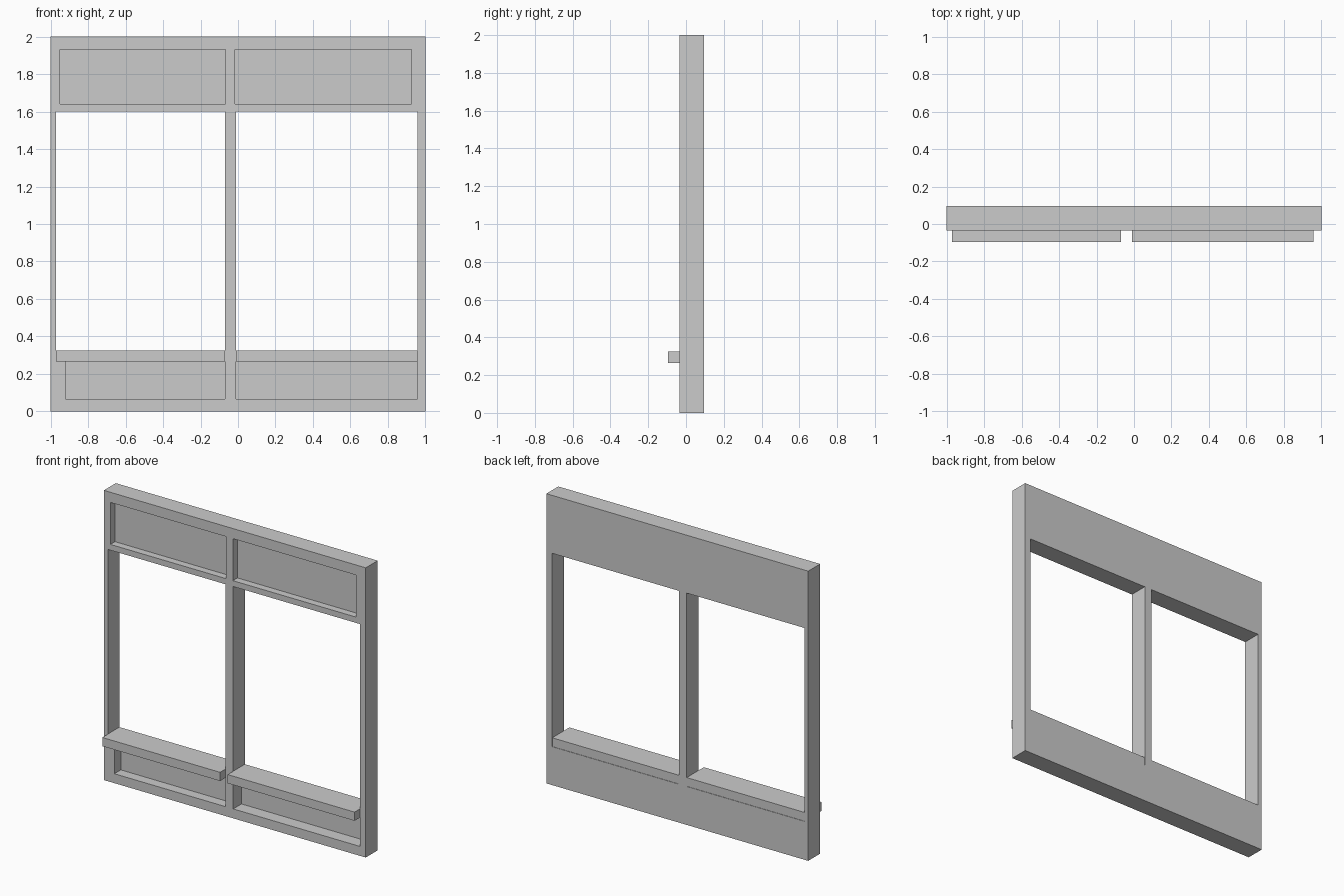
import bpy
import bmesh
from mathutils import Matrix, Vector

if "Cube" in bpy.data.objects:
    bpy.data.objects.remove(bpy.data.objects["Cube"])

FRONT, BACK = -0.035, 0.095


def box(name, x, y, z):
    """Box from (min, max) ranges."""
    lo, hi = Vector((x[0], y[0], z[0])), Vector((x[1], y[1], z[1]))
    bm = bmesh.new()
    bmesh.ops.create_cube(bm, size=1)
    bmesh.ops.transform(bm, verts=bm.verts, matrix=Matrix.Translation((lo + hi) / 2)
                        @ Matrix.Diagonal((*(hi - lo), 1)))
    mesh = bpy.data.meshes.new(name)
    bm.to_mesh(mesh)
    bm.free()
    obj = bpy.data.objects.new(name, mesh)
    bpy.context.collection.objects.link(obj)
    return obj


def cut(target, name, x, y, z):
    """Subtract a box from the target and discard the cutter."""
    cutter = box(name, x, y, z)
    cutter.hide_render = True
    mod = target.modifiers.new(name, 'BOOLEAN')
    mod.operation = 'DIFFERENCE'
    mod.solver = 'EXACT'
    mod.object = cutter
    bpy.context.view_layer.objects.active = target
    bpy.ops.object.modifier_apply(modifier=mod.name)
    bpy.data.objects.remove(cutter)


# Wall panel
wall = box("wall_frame", (-1, 1), (FRONT, BACK), (0, 2))

# Per bay: window opening, upper recess, lower recess (x ranges), lower recess depth
bays = {
    "left": ((-0.97, -0.07), (-0.95, -0.068), (-0.92, -0.07), 0.07),
    "right": ((-0.012, 0.957), (-0.015, 0.925), (-0.012, 0.957), 0.09),
}
for side, (opening, upper, lower, depth) in bays.items():
    cut(wall, side + "_opening", opening, (-0.3, 0.3), (0.265, 1.6))
    cut(wall, side + "_upper_recess", upper, (-0.3, FRONT + 0.05), (1.64, 1.93))
    cut(wall, side + "_lower_recess", lower, (-0.3, FRONT + depth), (0.065, 0.275))
    # Window sill running through the opening and out of the front
    box(side + "_sill", opening, (-0.095, BACK - 0.003), (0.265, 0.325))
